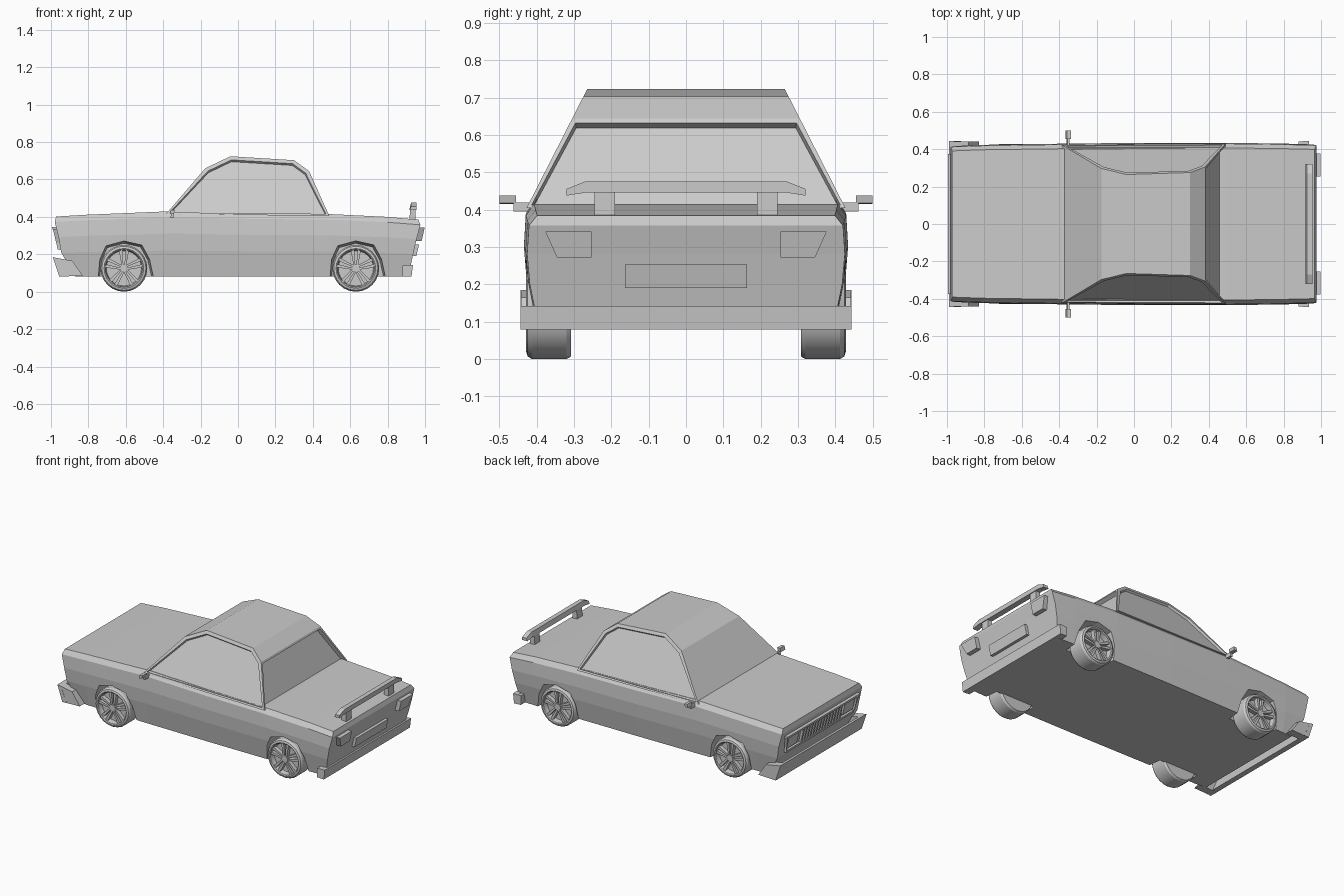
import bpy, bmesh, math
from mathutils import Vector

if "Cube" in bpy.data.objects:
    bpy.data.objects.remove(bpy.data.objects["Cube"])

grey = bpy.data.materials.new("grey_paint")
grey.diffuse_color = (0.6, 0.6, 0.6, 1)
grey.use_nodes = True
grey.node_tree.nodes["Principled BSDF"].inputs["Base Color"].default_value = grey.diffuse_color


def finish(name, bm, smooth=False):
    bmesh.ops.recalc_face_normals(bm, faces=bm.faces)
    me = bpy.data.meshes.new(name)
    bm.to_mesh(me)
    bm.free()
    me.materials.append(grey)
    ob = bpy.data.objects.new(name, me)
    bpy.context.collection.objects.link(ob)
    if smooth:
        bpy.context.view_layer.objects.active = ob
        ob.select_set(True)
        bpy.ops.object.shade_smooth_by_angle(angle=math.radians(30))
        ob.select_set(False)
    return ob


def add_prism(bm, prof, y0, y1, skew=0.0, scale=(1, 1), centre=(0, 0)):
    """Extrude an xz profile from y0 to y1; skew leans the outer end, scale tapers it."""
    top = max(z for _, z in prof)
    cx, cz = centre
    rings = []
    for y, s, k in ((y0, scale[0], 0), (y1, scale[1], skew)):
        sg = 1 if y > 0 else -1
        rings.append([bm.verts.new((cx + (x - cx) * s, y - sg * k * (top - z), cz + (z - cz) * s))
                      for x, z in prof])
    a, b = rings
    n = len(prof)
    bm.faces.new(a)
    bm.faces.new(b[::-1])
    for i in range(n):
        j = (i + 1) % n
        bm.faces.new((a[i], b[i], b[j], a[j]))


def part(name, prof, spans, skew=0.0):
    bm = bmesh.new()
    for y0, y1 in spans:
        add_prism(bm, prof, y0, y1, skew)
    return finish(name, bm)


def both(y0, y1):
    return [(y0, y1), (-y0, -y1)]


# Lower body: stations along the length, five levels on each side
stations = [  # x, top height, width factor
    (-0.98, 0.402, 0.965), (-0.80, 0.412, 0.98), (-0.36, 0.43, 0.995), (0.06, 0.42, 1.005),
    (0.49, 0.415, 1.005), (0.80, 0.40, 0.995), (0.97, 0.385, 0.985)]
levels = [  # height (fraction of top), half width, front x, rear x
    (0.0, 0.40, -0.87, 0.91), (0.40, 0.425, -0.945, 0.937), (0.66, 0.432, -0.96, 0.955),
    (0.91, 0.427, -0.98, 0.975), (1.0, 0.405, -0.972, 0.965)]
bm = bmesh.new()
rings = []
for i, (x, top, w) in enumerate(stations):
    half = []
    for f, y, xf, xr in levels:
        px = xf if i == 0 else xr if i == len(stations) - 1 else x
        half.append((px, y * w, 0.08 + f * (top - 0.08)))
    loop = half + [(px, -y, z) for px, y, z in reversed(half)]
    rings.append([bm.verts.new(p) for p in loop])
for a, b in zip(rings, rings[1:]):
    n = len(a)
    for i in range(n):
        j = (i + 1) % n
        bm.faces.new((a[i], b[i], b[j], a[j]))
for r in (rings[0], rings[-1]):
    for i in range(4):
        bm.faces.new((r[i], r[i + 1], r[8 - i], r[9 - i]))
body = finish("body", bm)

# Faceted wheel arches cut with flared prisms
AXLES = (-0.61, 0.63)
arch = [(-0.14, 0.0), (-0.122, 0.17), (-0.09, 0.238), (0, 0.262), (0.09, 0.242),
        (0.13, 0.17), (0.17, 0.0)]
bm = bmesh.new()
for ax in AXLES:
    for s in (1, -1):
        add_prism(bm, [(ax + x, z) for x, z in arch], s * 0.315, s * 0.47,
                  scale=(0.98, 1.10), centre=(ax, 0.125))
cutter = finish("arch_cutter", bm)
cutter.hide_render = True
cutter.hide_set(True)
mod = body.modifiers.new("arches", "BOOLEAN")
mod.operation = "DIFFERENCE"
mod.solver = "EXACT"
mod.object = cutter

# Cabin: outline swept across, sides leaning inward, windows inset
outline = [(-0.385, 0.415), (-0.175, 0.66), (-0.04, 0.724), (0.30, 0.703), (0.38, 0.645), (0.488, 0.405)]
bm = bmesh.new()
left, right = [[bm.verts.new((x, s * (0.422 - 0.51 * (z - 0.415)), z)) for x, z in outline]
               for s in (1, -1)]
strip = [bm.faces.new((left[i], left[i + 1], right[i + 1], right[i])) for i in range(5)]
sides = [bm.faces.new(left), bm.faces.new(right)]
bm.faces.new((left[0], left[5], right[5], right[0]))
bmesh.ops.recalc_face_normals(bm, faces=bm.faces)
for f in sides:
    bmesh.ops.inset_individual(bm, faces=[f], thickness=0.022, depth=0)
    bmesh.ops.inset_individual(bm, faces=[f], thickness=0.004, depth=-0.014)
bmesh.ops.inset_individual(bm, faces=[strip[4]], thickness=0.016, depth=0)
bmesh.ops.inset_individual(bm, faces=[strip[4]], thickness=0.004, depth=-0.025)
finish("cabin", bm)

# Wipers lying at the foot of the windscreen
part("wipers", [(-0.352, 0.45), (-0.344, 0.462), (-0.34, 0.458), (-0.348, 0.446)], both(0.24, 0.35))

# Front fascia: frame, headlights and grille slats on the leaning nose


def nose(z0, z1, depth):
    def fx(z):
        return -0.945 - (z - 0.21) * 0.235
    return [(fx(z0) + 0.02, z0), (fx(z1) + 0.02, z1), (fx(z1) - depth, z1), (fx(z0) - depth, z0)]


part("fascia_rail_top", nose(0.332, 0.347, 0.018), [(-0.375, 0.375)])
part("fascia_rail_bottom", nose(0.225, 0.24, 0.015), [(-0.345, 0.345)])
part("fascia_ends", nose(0.24, 0.332, 0.015), both(0.35, 0.367), 0.25)
part("headlights", nose(0.25, 0.322, 0.008), both(0.235, 0.34))
part("grille_slats", nose(0.24, 0.332, 0.012),
     [(-0.207 + i * 0.03, -0.193 + i * 0.03) for i in range(14)])

# Front bumper: bar across the nose with returns along the sides
part("front_bumper", [(-0.99, 0.185), (-0.965, 0.178), (-0.925, 0.085), (-0.955, 0.08)],
     [(-0.443, 0.443)])
part("front_bumper_returns", [(-0.988, 0.184), (-0.885, 0.165), (-0.83, 0.085), (-0.953, 0.081)],
     both(0.39, 0.442))

# Rear bumper, lamps and plate
part("rear_bumper", [(0.90, 0.08), (0.928, 0.08), (0.935, 0.142), (0.90, 0.142)], [(-0.443, 0.443)])
part("rear_bumper_returns", [(0.88, 0.081), (0.92, 0.081), (0.92, 0.141), (0.88, 0.141)],
     both(0.38, 0.442))
part("tail_lamps", [(0.955, 0.342), (0.998, 0.342), (0.982, 0.272), (0.945, 0.272)],
     both(0.253, 0.377), 0.45)
part("rear_plate", [(0.94, 0.253), (0.968, 0.253), (0.953, 0.19), (0.925, 0.19)], [(-0.163, 0.163)])

# Rear wing: blade drooping at the tips, on two stands
bm = bmesh.new()
sections = []
for y, zb, zt in ((-0.32, 0.438, 0.456), (-0.27, 0.446, 0.476), (0.27, 0.446, 0.476), (0.32, 0.438, 0.456)):
    sections.append([bm.verts.new((x, y, z)) for x, z in
                     ((0.918, zb), (0.955, zb), (0.955, zt), (0.925, zt))])
for a, b in zip(sections, sections[1:]):
    for i in range(4):
        j = (i + 1) % 4
        bm.faces.new((a[i], b[i], b[j], a[j]))
bm.faces.new(sections[0])
bm.faces.new(sections[-1])
finish("rear_wing", bm)
part("wing_stands", [(0.915, 0.375), (0.95, 0.375), (0.95, 0.45), (0.922, 0.45)], both(0.19, 0.245))

# Door mirrors: slim arm and head
part("mirror_arms", [(-0.362, 0.395), (-0.345, 0.395), (-0.345, 0.42), (-0.355, 0.42)], both(0.40, 0.462))
part("mirror_heads", [(-0.365, 0.415), (-0.342, 0.418), (-0.338, 0.438), (-0.358, 0.438)],
     both(0.455, 0.50))

# Wheels: turned tyre and dished rim, five split spokes, hub
tyre = [(0.0, 0.308), (0.118, 0.308), (0.125, 0.32), (0.125, 0.412), (0.118, 0.424),
        (0.106, 0.428), (0.100, 0.424), (0.094, 0.392), (0.0, 0.392)]
for ax, end in zip(AXLES, ("front", "rear")):
    for s, side in ((1, "left"), (-1, "right")):
        c = Vector((ax, 0, 0.125))
        bm = bmesh.new()
        vs = [bm.verts.new(c + Vector((r, s * y, 0))) for r, y in tyre]
        es = [bm.edges.new(p) for p in zip(vs, vs[1:])]
        bmesh.ops.spin(bm, geom=vs + es, cent=c, axis=(0, 1, 0), angle=math.tau, steps=24)
        bmesh.ops.remove_doubles(bm, verts=bm.verts, dist=0.0005)
        finish(f"{end}_{side}_tyre", bm, True)
        bm = bmesh.new()
        for k in range(5):
            for lean in (-1, 1):
                a = math.pi / 2 + k * math.tau / 5
                ends = [(0.018, lean * 0.003), (0.1, lean * 0.009), (0.1, lean * 0.027), (0.018, lean * 0.013)]
                add_prism(bm, [(ax + r * math.cos(a) - t * math.sin(a),
                                0.125 + r * math.sin(a) + t * math.cos(a)) for r, t in ends],
                          s * 0.388, s * 0.418)
        hub = [(ax + 0.022 * math.cos(i * math.tau / 10), 0.125 + 0.022 * math.sin(i * math.tau / 10))
               for i in range(10)]
        add_prism(bm, hub, s * 0.388, s * 0.421)
        finish(f"{end}_{side}_spokes", bm)
